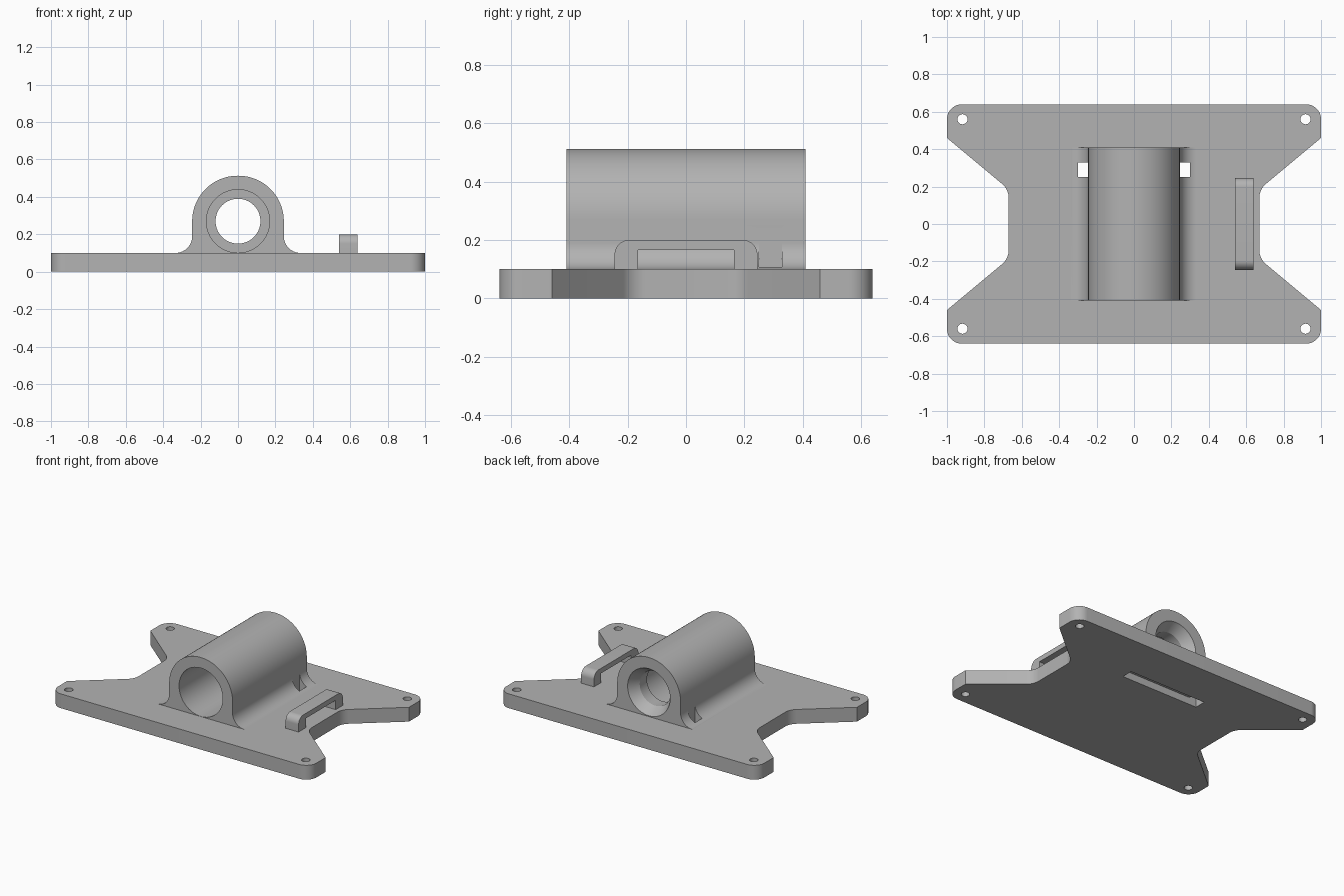
import bpy, bmesh, math
from mathutils import Vector, Matrix

if "Cube" in bpy.data.objects:
    bpy.data.objects.remove(bpy.data.objects["Cube"])

grey = bpy.data.materials.new("plain grey")
grey.use_nodes = True
grey.diffuse_color = (0.45, 0.45, 0.45, 1)
grey.node_tree.nodes["Principled BSDF"].inputs["Base Color"].default_value = grey.diffuse_color


def rounded(corners, steps=12):
    """Outline with each (u, v, radius) corner replaced by an arc."""
    out = []
    for i, (u, v, r) in enumerate(corners):
        p = Vector((u, v))
        if r == 0:
            out.append(p)
            continue
        a = (Vector(corners[i - 1][:2]) - p).normalized()
        b = (Vector(corners[(i + 1) % len(corners)][:2]) - p).normalized()
        half = a.angle(b) / 2
        centre = p + (a + b).normalized() * (r / math.sin(half))
        start = p + a * (r / math.tan(half)) - centre
        sweep = math.pi - 2 * half
        if a.x * b.y - a.y * b.x > 0:
            sweep = -sweep
        for k in range(steps + 1):
            t = sweep * k / steps
            c, s = math.cos(t), math.sin(t)
            out.append(centre + Vector((c * start.x - s * start.y, s * start.x + c * start.y)))
    return out


def finish(bm, name):
    bmesh.ops.remove_doubles(bm, verts=bm.verts, dist=1e-5)
    bmesh.ops.recalc_face_normals(bm, faces=bm.faces)
    mesh = bpy.data.meshes.new(name)
    bm.to_mesh(mesh)
    bm.free()
    mesh.materials.append(grey)
    obj = bpy.data.objects.new(name, mesh)
    bpy.context.collection.objects.link(obj)
    return obj


def prism(name, outline, place, depth):
    """Extrude an outline; place maps (u, v) to a 3D point."""
    bm = bmesh.new()
    face = bm.faces.new([bm.verts.new(place(p.x, p.y)) for p in outline])
    new = bmesh.ops.extrude_face_region(bm, geom=[face])["geom"]
    bmesh.ops.translate(bm, vec=depth, verts=[g for g in new if isinstance(g, bmesh.types.BMVert)])
    return finish(bm, name)


def box(name, low, high):
    bm = bmesh.new()
    bmesh.ops.create_cube(bm, size=1)
    low, high = Vector(low), Vector(high)
    bmesh.ops.scale(bm, vec=high - low, verts=bm.verts)
    bmesh.ops.translate(bm, vec=(low + high) / 2, verts=bm.verts)
    return finish(bm, name)


def turned(name, profile, z, steps=64):
    """Solid of revolution about the y direction; profile holds (radius, y)."""
    bm = bmesh.new()
    verts = [bm.verts.new((r, y, z)) for r, y in profile]
    edges = [bm.edges.new(pair) for pair in zip(verts, verts[1:])]
    bmesh.ops.spin(bm, geom=verts + edges, cent=(0, 0, z), axis=(0, 1, 0),
                   angle=math.tau, steps=steps, use_merge=True)
    return finish(bm, name)


def cut(obj, cutters):
    bpy.context.view_layer.objects.active = obj
    for c in cutters:
        mod = obj.modifiers.new("cut", 'BOOLEAN')
        mod.operation = 'DIFFERENCE'
        mod.solver = 'EXACT'
        mod.object = c
        bpy.ops.object.modifier_apply(modifier=mod.name)


# Base plate: a waisted outline mirrored into all four quarters
quarter = [(0.67, 0.185, 0.1), (1, 0.46, 0), (1, 0.64, 0.08)]
right_half = [(x, -y, r) for x, y, r in reversed(quarter)] + quarter
outline = right_half + [(-x, -y, r) for x, y, r in right_half]
plate = prism("base_plate", rounded(outline), lambda u, v: (u, v, 0), (0, 0, 0.1))

# Bearing housing with an arched top and flared feet
half = [(0.34, 0.1, 0), (0.245, 0.1, 0.09), (0.245, 0.513, 0.243)]
arch = half + [(-x, z, r) for x, z, r in reversed(half)]
housing = prism("bearing_housing", rounded(arch, 24), lambda u, v: (u, -0.41, v), (0, 0.82, 0))

# Strap loop on the left side
loop_shape = [(-0.245, 0.1, 0), (-0.245, 0.2, 0.05), (0.245, 0.2, 0.05), (0.245, 0.1, 0),
              (0.165, 0.1, 0), (0.165, 0.165, 0), (-0.165, 0.165, 0), (-0.165, 0.1, 0)]
loop = prism("strap_loop", rounded(loop_shape), lambda u, v: (0.54, u, v), (0.1, 0, 0))

# Cutters: stepped bore, tie slots, tie groove and screw holes
bore = turned("bore_cutter", [(0, -0.5), (0.169, -0.5), (0.169, 0.26), (0.12, 0.26),
                              (0.12, 0.34), (0.165, 0.411), (0.165, 0.5), (0, 0.5)], 0.27)
slots = [box("slot_cutter", (min(a, b), 0.25, -0.1), (max(a, b), 0.33, 0.25))
         for a, b in ((0.245, 0.3), (-0.245, -0.3))]
groove = box("groove_cutter", (-0.28, 0.25, -0.1), (0.28, 0.33, 0.05))
holes = []
for sx in (-1, 1):
    for sy in (-1, 1):
        bm = bmesh.new()
        bmesh.ops.create_cone(bm, cap_ends=True, segments=24, radius1=0.027, radius2=0.027,
                              depth=0.4, matrix=Matrix.Translation((sx * 0.917, sy * 0.56, 0)))
        holes.append(finish(bm, "screw_hole_cutter"))

cut(housing, [bore] + slots)
cut(plate, slots + [groove] + holes)
for c in [bore, groove] + slots + holes:
    bpy.data.objects.remove(c)

# Smooth the round surfaces, keep the edges crisp
bpy.ops.object.select_all(action='DESELECT')
for obj in (plate, housing, loop):
    obj.select_set(True)
bpy.context.view_layer.objects.active = plate
bpy.ops.object.shade_smooth_by_angle(angle=math.radians(25))
